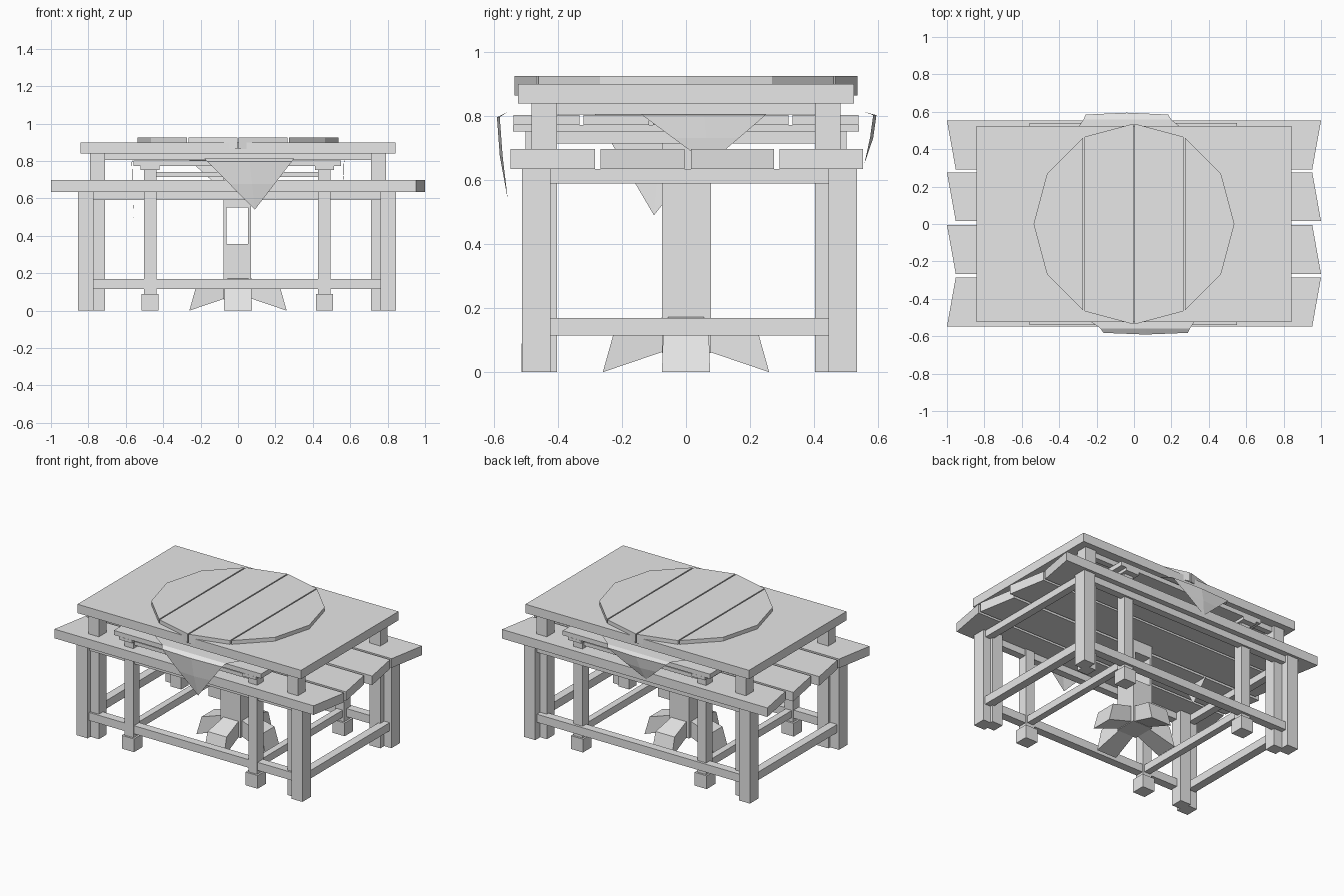
import bpy, bmesh, math
from mathutils import Vector

cube = bpy.data.objects.get("Cube")
if cube:
    bpy.data.objects.remove(cube, do_unlink=True)

GREY = (0.8, 0.8, 0.8, 1.0)
grey = bpy.data.materials.new("plain_grey")
grey.use_nodes = True
grey.diffuse_color = GREY
grey.node_tree.nodes["Principled BSDF"].inputs["Base Color"].default_value = GREY


def finish(name, bm):
    bmesh.ops.recalc_face_normals(bm, faces=bm.faces)
    mesh = bpy.data.meshes.new(name)
    bm.to_mesh(mesh)
    bm.free()
    mesh.materials.append(grey)
    obj = bpy.data.objects.new(name, mesh)
    bpy.context.collection.objects.link(obj)
    return obj


def prism(name, outline, z0, z1):
    """Extrude a flat outline from z0 up to z1."""
    bm = bmesh.new()
    face = bm.faces.new([bm.verts.new((x, y, z0)) for x, y in outline])
    up = bmesh.ops.extrude_face_region(bm, geom=[face])["geom"]
    bmesh.ops.translate(bm, vec=(0, 0, z1 - z0),
                        verts=[v for v in up if isinstance(v, bmesh.types.BMVert)])
    return finish(name, bm)


def box(name, x0, x1, y0, y1, z0, z1):
    return prism(name, [(x0, y0), (x1, y0), (x1, y1), (x0, y1)], z0, z1)


def post(name, x, y, wx, wy, z0, z1):
    return box(name, x - wx / 2, x + wx / 2, y - wy / 2, y + wy / 2, z0, z1)


# Long table: four boards with crooked ends
LONG, SHORT = 1.0, 0.953
boards = [(-0.548, -0.285, LONG, SHORT, SHORT, LONG),
          (-0.267, -0.005, SHORT, LONG, LONG, SHORT),
          (0.015, 0.275, SHORT, LONG, LONG, SHORT),
          (0.292, 0.553, SHORT, LONG, SHORT, LONG)]
for y0, y1, l0, l1, r0, r1 in boards:
    prism("long_table_board", [(-l0, y0), (r0, y0), (r1, y1), (-l1, y1)], 0.635, 0.697)

# Long table: legs, aprons and low stretchers
for x in (-0.815, 0.803):
    for y in (-0.468, 0.49):
        post("long_table_leg", x, y, 0.083, 0.09, 0, 0.635)
for y in (-0.468, 0.49):
    box("long_apron", -0.775, 0.762, y - 0.025, y + 0.025, 0.59, 0.635)
    box("long_stretcher", -0.775, 0.762, y - 0.028, y + 0.028, 0.115, 0.17)
for x in (-0.815, 0.803):
    box("side_apron", x - 0.025, x + 0.025, -0.425, 0.447, 0.59, 0.635)
    box("side_stretcher", x - 0.028, x + 0.028, -0.425, 0.447, 0.115, 0.17)

# Slab table: one thick top on four legs
box("slab_top", -0.842, 0.842, -0.525, 0.525, 0.84, 0.9)
for sx in (-1, 1):
    for sy in (-1, 1):
        post("slab_leg", sx * 0.75, sy * 0.443, 0.08, 0.08, 0, 0.84)
    post("slab_end_apron", sx * 0.75, 0, 0.04, 0.81, 0.805, 0.84)
    post("slab_long_apron", 0, sx * 0.443, 1.42, 0.04, 0.805, 0.84)

# Round table: a twelve-sided top sawn into four boards
R = 0.537
rim = [(R * math.sin(i * math.pi / 6), R * math.cos(i * math.pi / 6)) for i in range(4)]


def rim_height(x):
    for (xa, ya), (xb, yb) in zip(rim, rim[1:]):
        if x <= xb:
            return ya + (yb - ya) * (x - xa) / (xb - xa)
    return 0


GAP = 0.004
for side in (-1, 1):
    inner = [GAP, rim[1][0] - GAP]
    outer = [rim[1][0] + GAP, rim[2][0]]
    for xs, tips in ((inner, []), (outer, [(side * R, 0)])):
        upper = [(side * x, rim_height(x)) for x in xs]
        lower = [(x, -y) for x, y in reversed(upper)]
        prism("round_top_board", upper + tips + lower, 0.865, 0.926)

# Round table: column with an opening through it
box("column_base", -0.078, 0.07, -0.075, 0.078, 0.06, 0.355)
box("column_head", -0.078, 0.07, -0.075, 0.078, 0.55, 0.865)
box("column_right_wall", -0.078, -0.062, -0.075, 0.078, 0.355, 0.55)
box("column_left_wall", 0.054, 0.07, -0.075, 0.078, 0.355, 0.55)

# Round table: four splayed wedge feet, widening outward
profile = [(0.06, 0.175), (0.225, 0.125), (0.26, 0.0), (0.06, 0.068)]
for turn in range(4):
    a = turn * math.pi / 2
    bm = bmesh.new()
    rings = []
    for s in (-1, 1):
        ring = []
        for r, z in profile:
            w = s * (0.055 + (r - 0.06) * 0.1)
            ring.append(bm.verts.new((r * math.cos(a) - w * math.sin(a),
                                      r * math.sin(a) + w * math.cos(a), z)))
        bm.faces.new(ring)
        rings.append(ring)
    for i in range(4):
        j = (i + 1) % 4
        bm.faces.new((rings[0][i], rings[0][j], rings[1][j], rings[1][i]))
    finish("column_foot", bm)

# Square table: five boards, battens, legs with block feet
for i in range(5):
    y = -0.436 + i * 0.218
    post("square_table_board", -0.003, y, 1.11, 0.206, 0.772, 0.803)
for x in (-0.47, 0.462):
    post("square_batten", x, 0, 0.1, 1.08, 0.752, 0.772)
    post("square_side_stretcher", x, 0, 0.045, 0.88, 0.118, 0.167)
    post("square_side_apron", x, 0, 0.04, 0.88, 0.715, 0.752)
    for y in (-0.468, 0.468):
        post("square_leg", x, y, 0.067, 0.067, 0.09, 0.752)
        post("square_foot", x, y, 0.092, 0.092, 0, 0.09)
for y in (-0.468, 0.468):
    post("square_long_apron", -0.004, y, 0.88, 0.04, 0.715, 0.74)

# Cloth: flat middle with a drooping corner over each table edge
# (outward direction, base start, base end, tip along edge, tip height, overhang)
corners = [((0, -1), -0.18, 0.3, 0.09, 0.54, 0.022),
           ((1, 0), -0.15, 0.26, 0.07, 0.65, 0.006),
           ((0, 1), 0.2, -0.27, -0.09, 0.65, 0.025),
           ((-1, 0), 0.15, -0.29, -0.1, 0.49, 0.006)]
bm = bmesh.new()
middle = []
for (ox, oy), start, end, tip, low, bulge in corners:
    def at(out, along, z):
        return bm.verts.new(Vector((ox * out + abs(oy) * along,
                                    oy * out + abs(ox) * along, z)))
    rows = []
    for t, out in ((0, 0.558), (0.06, 0.56 + bulge), (0.5, 0.56 + bulge * 0.6)):
        z = 0.813 + (low - 0.813) * t
        a, b = start + (tip - start) * t, end + (tip - end) * t
        fold = bulge * 0.4 if t else 0
        rows.append([at(out, a, z), at(out + fold, (a + b) / 2, z), at(out, b, z)])
    point = at(0.557, tip, low)
    for upper, lower in zip(rows, rows[1:]):
        for i in range(2):
            bm.faces.new((upper[i], upper[i + 1], lower[i + 1], lower[i]))
    for i in range(2):
        bm.faces.new((rows[-1][i], rows[-1][i + 1], point))
    middle += rows[0]
bm.faces.new(middle)
finish("cloth", bm)
